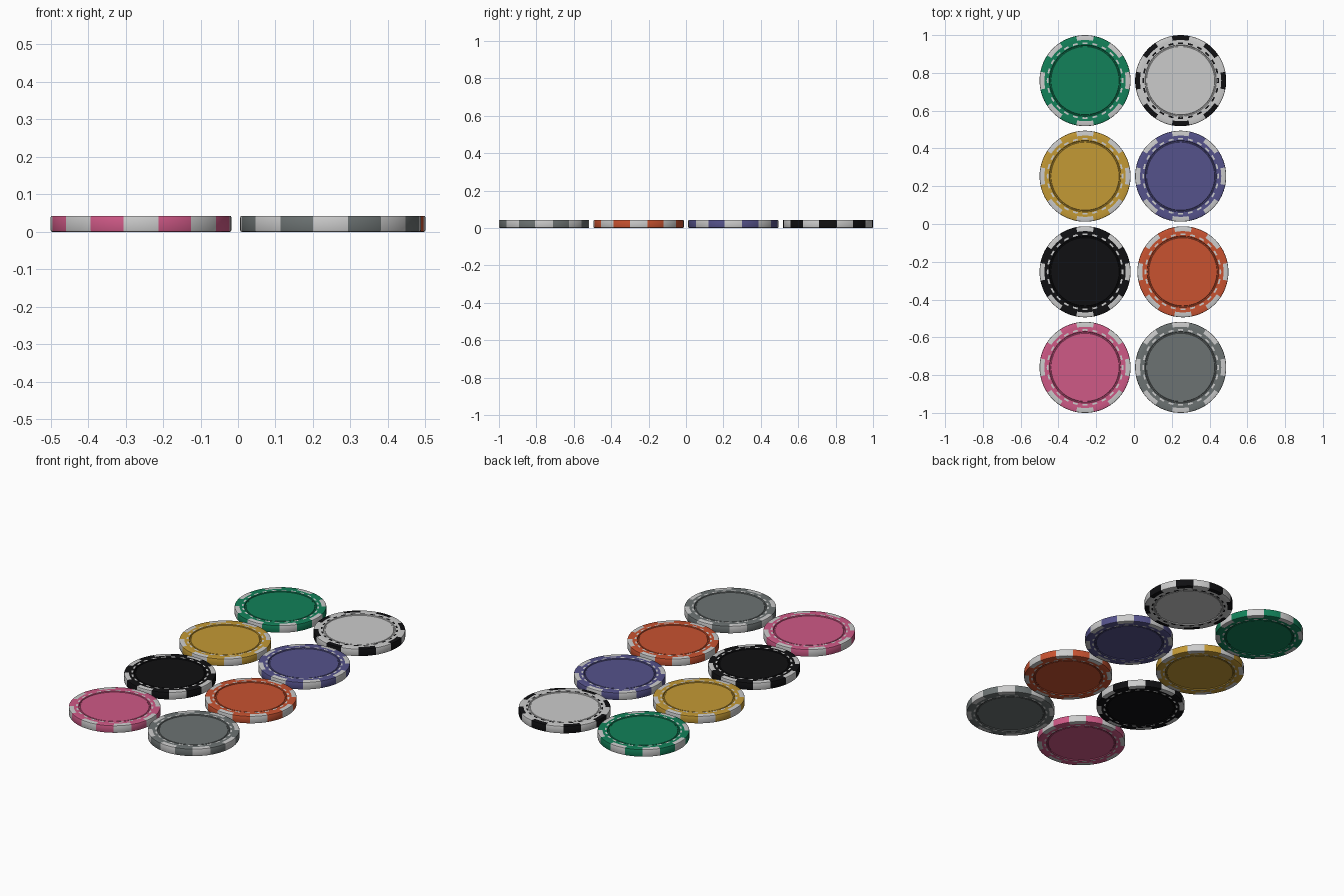
import bpy, bmesh, math

if "Cube" in bpy.data.objects:
    bpy.data.objects.remove(bpy.data.objects["Cube"])

SEG = 96           # 3.75 degrees per step
R, H = 0.241, 0.043
MID = H / 2


def material(name, rgb):
    m = bpy.data.materials.new(name)
    m.diffuse_color = (*rgb, 1)
    m.use_nodes = True
    m.node_tree.nodes["Principled BSDF"].inputs["Base Color"].default_value = m.diffuse_color
    return m


WHITE = material("chip_white", (0.60, 0.60, 0.60))
BLACK = material("chip_black", (0.005, 0.005, 0.006))

# Half profile from the waist to the centre: radius, height above the middle, zone of the band that follows
HALF = [(R, MID - 0.004, "edge"), (R - 0.0012, MID - 0.0012, "edge"),
        (R - 0.004, MID, "edge"), (0.215, MID, "base"),
        (0.203, MID, "dash"), (0.194, MID, "base"),
        (0.189, MID, "base"), (0.187, MID - 0.005, "base"),
        (0.182, MID - 0.005, "base"), (0.180, MID - 0.003, "base")]


def accent(zone, i):
    a = (i + 0.5) * 360 / SEG
    if zone == "edge":      # eight broad edge spots
        return abs((a + 22.5) % 45 - 22.5) < 11.25
    if zone == "dash":      # fine dashed ring
        return abs((a + 7.5) % 15 - 7.5) < 3.75
    return False


def chip(name, x, y, base, spot):
    bm = bmesh.new()
    top = HALF
    # Full section: lower face mirrored from the upper one
    profile = [(r, -z) for r, z, _ in reversed(top)] + [(r, z) for r, z, _ in top]
    zones = [zn for _, _, zn in reversed(top[:-1])] + ["edge"] + [zn for _, _, zn in top[:-1]]
    rings = []
    for r, z in profile:
        rings.append([bm.verts.new((r * math.cos(2 * math.pi * i / SEG),
                                    r * math.sin(2 * math.pi * i / SEG), z + MID))
                      for i in range(SEG)])
    for lo, hi, zone in zip(rings, rings[1:], zones):
        for i in range(SEG):
            j = (i + 1) % SEG
            f = bm.faces.new((lo[i], lo[j], hi[j], hi[i]))
            f.material_index = int(accent(zone, i))
    # Central inlay faces
    bm.faces.new(rings[-1])
    bm.faces.new(list(reversed(rings[0])))
    me = bpy.data.meshes.new(name)
    bm.to_mesh(me)
    bm.free()
    me.materials.append(base)
    me.materials.append(spot)
    ob = bpy.data.objects.new(name, me)
    ob.location = (x, y, 0)
    bpy.context.collection.objects.link(ob)
    bpy.context.view_layer.objects.active = ob
    bpy.ops.object.select_all(action='DESELECT')
    ob.select_set(True)
    bpy.ops.object.shade_smooth_by_angle(angle=math.radians(32))


# Two columns of four chips
L = -0.259
CHIPS = [("green", L, 0.759, (0.006, 0.22, 0.10)),
         ("yellow", L, 0.253, (0.55, 0.32, 0.035)),
         ("black", L, -0.253, None),
         ("pink", L, -0.759, (0.62, 0.10, 0.24)),
         ("white", 0.247, 0.759, None),
         ("purple", 0.247, 0.253, (0.09, 0.085, 0.26)),
         ("orange", 0.259, -0.253, (0.58, 0.085, 0.03)),
         ("grey", 0.247, -0.759, (0.15, 0.17, 0.17))]
for colour, x, y, rgb in CHIPS:
    base = {"white": WHITE, "black": BLACK}.get(colour) or material("chip_" + colour, rgb)
    chip(colour + "_chip", x, y, base, BLACK if colour == "white" else WHITE)
